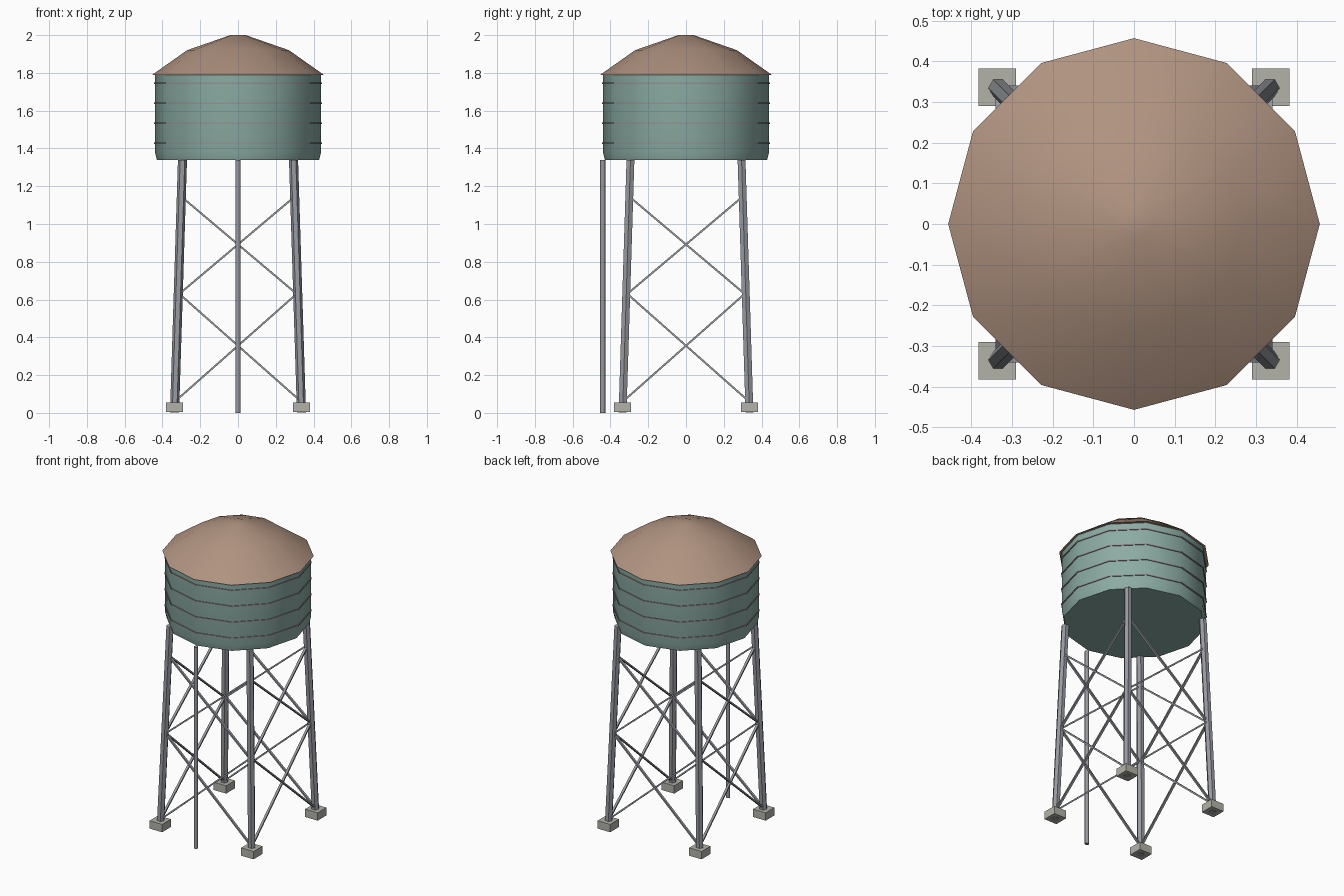
import bpy
import bmesh
from math import cos, sin, pi, radians
from mathutils import Vector, Matrix

cube = bpy.data.objects.get("Cube")
if cube:
    bpy.data.objects.remove(cube, do_unlink=True)


def material(name, rgb):
    m = bpy.data.materials.new(name)
    m.use_nodes = True
    m.diffuse_color = (*rgb, 1)
    m.node_tree.nodes["Principled BSDF"].inputs["Base Color"].default_value = (*rgb, 1)
    return m


ROOF = material("clay brown", (0.43, 0.29, 0.215))
TANK = material("faded teal", (0.26, 0.41, 0.37))
STEEL = material("steel grey", (0.31, 0.325, 0.35))
BAND = material("mauve grey", (0.31, 0.28, 0.29))
STONE = material("concrete", (0.45, 0.45, 0.40))


def finish(name, bm, mat, smooth=None):
    bmesh.ops.recalc_face_normals(bm, faces=bm.faces)
    mesh = bpy.data.meshes.new(name)
    bm.to_mesh(mesh)
    bm.free()
    mesh.materials.append(mat)
    ob = bpy.data.objects.new(name, mesh)
    bpy.context.collection.objects.link(ob)
    if smooth:
        bpy.ops.object.select_all(action='DESELECT')
        ob.select_set(True)
        bpy.context.view_layer.objects.active = ob
        bpy.ops.object.shade_smooth_by_angle(angle=radians(smooth))
    return ob


def loft(name, rings, sides, mat, smooth=None):
    """Closed stack of polygon rings, each (centre, radius)."""
    bm = bmesh.new()
    loops = []
    for centre, r in rings:
        c = Vector(centre)
        loops.append([bm.verts.new(c + Vector((r * cos(2 * pi * i / sides),
                                               r * sin(2 * pi * i / sides), 0)))
                      for i in range(sides)])
    for a, b in zip(loops, loops[1:]):
        for i in range(sides):
            j = (i + 1) % sides
            bm.faces.new((a[i], a[j], b[j], b[i]))
    bm.faces.new(loops[0])
    bm.faces.new(loops[-1])
    return finish(name, bm, mat, smooth)


def turned(name, profile, mat, smooth=None):
    return loft(name, [((0, 0, z), r) for r, z in profile], 12, mat, smooth)


def block(name, centre, size, mat, axes=Matrix.Identity(3)):
    bm = bmesh.new()
    place = Matrix.Translation(centre) @ axes.to_4x4() @ Matrix.Diagonal((*size, 1))
    bmesh.ops.create_cube(bm, size=1, matrix=place)
    return finish(name, bm, mat)


# Tank, hoops and roof
turned("tank", [(0.43, 1.34), (0.44, 1.38), (0.44, 1.79)], TANK, 40)
for k in range(4):
    z = 1.427 + k * 0.106
    turned(f"hoop_{k + 1}", [(0.445, z - 0.004), (0.445, z + 0.004)], BAND, 40)
turned("roof", [(0.457, 1.788), (0.27, 1.92), (0.04, 2.0)], ROOF, 40)


# Legs lean inward towards the tank
def leg_point(sx, sy, z):
    d = 0.336 - 0.042 * z / 1.34
    return Vector((sx * d, sy * d, z))


corners = {"front_left": (1, -1), "back_left": (1, 1),
           "back_right": (-1, 1), "front_right": (-1, -1)}
for name, (sx, sy) in corners.items():
    loft(f"{name}_leg", [(leg_point(sx, sy, 0.002), 0.024),
                         (leg_point(sx, sy, 1.34), 0.024)], 6, STEEL, 40)
    block(f"{name}_footing", (sx * 0.336, sy * 0.336, 0.03), (0.092, 0.092, 0.052), STONE)


# Two tiers of crossed flat braces on each side
def brace(name, a, b, outward):
    along = (b - a).normalized()
    across = along.cross(outward).normalized()
    depth = across.cross(along)
    axes = Matrix((along, across, depth)).transposed()
    block(name, (a + b) / 2, ((b - a).length, 0.010, 0.015), STEEL, axes)


ring = list(corners.values())
for side, label in enumerate(("left", "back", "right", "front")):
    p, q = ring[side], ring[(side + 1) % 4]
    outward = Vector((p[0] + q[0], p[1] + q[1], 0))
    for tier, (low, high) in (("lower", (0.06, 0.635)), ("upper", (0.625, 1.145))):
        brace(f"{label}_{tier}_brace_a", leg_point(*p, low), leg_point(*q, high), outward)
        brace(f"{label}_{tier}_brace_b", leg_point(*q, low), leg_point(*p, high), outward)

# Water pipe down the front
loft("water_pipe", [((0, -0.441, 0), 0.0135), ((0, -0.441, 1.338), 0.0135)], 8, STEEL, 50)
